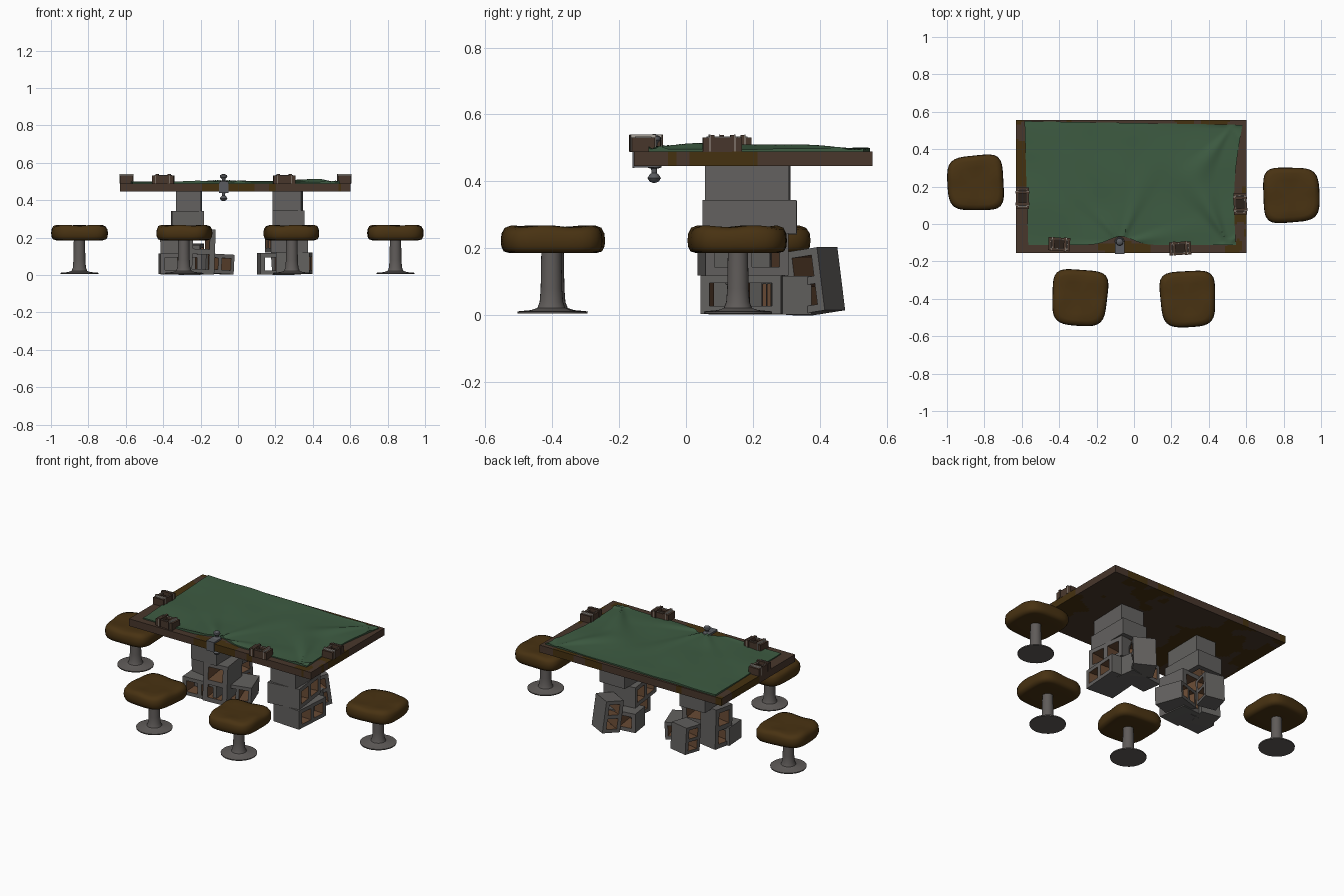
import bpy, bmesh, math
from mathutils import Matrix, Vector, noise

if "Cube" in bpy.data.objects:
    bpy.data.objects.remove(bpy.data.objects["Cube"])

def mat(name, r, g, b):
    m = bpy.data.materials.new(name)
    m.diffuse_color = (r, g, b, 1)
    m.use_nodes = True
    m.node_tree.nodes["Principled BSDF"].inputs["Base Color"].default_value = m.diffuse_color
    return m

SEAT = mat("seat brown", 0.065, 0.032, 0.006)
FELT = mat("felt green", 0.047, 0.105, 0.054)
WOOD = mat("board brown", 0.065, 0.038, 0.025)
STAIN = mat("stain ochre", 0.06, 0.031, 0.005)
BLOCK = mat("concrete grey", 0.125, 0.12, 0.115)
RUST = mat("rust", 0.14, 0.07, 0.035)
STEEL = mat("stool steel", 0.115, 0.105, 0.1)
KNOB = mat("knob metal", 0.1, 0.105, 0.115)
PALE = mat("pale trim", 0.4, 0.37, 0.33)
DARK = mat("tray dark", 0.025, 0.016, 0.011)

def finish(bm, name, mats, matrix=None, smooth=None):
    bmesh.ops.recalc_face_normals(bm, faces=bm.faces)
    me = bpy.data.meshes.new(name)
    bm.to_mesh(me)
    bm.free()
    for m in mats:
        me.materials.append(m)
    ob = bpy.data.objects.new(name, me)
    bpy.context.collection.objects.link(ob)
    if matrix:
        ob.matrix_world = matrix
    if smooth:
        bpy.ops.object.select_all(action='DESELECT')
        ob.select_set(True)
        bpy.context.view_layer.objects.active = ob
        bpy.ops.object.shade_smooth_by_angle(angle=math.radians(smooth))
    return ob

def place(x, y, z, rz=0, rx=0, ry=0):
    r = math.radians
    return (Matrix.Translation((x, y, z)) @ Matrix.Rotation(r(rz), 4, 'Z')
            @ Matrix.Rotation(r(ry), 4, 'Y') @ Matrix.Rotation(r(rx), 4, 'X'))

def add_box(bm, c, s, mi=0):
    r = bmesh.ops.create_cube(bm, size=1, matrix=Matrix.Translation(c) @ Matrix.Diagonal((*s, 1)))
    for f in {f for v in r['verts'] for f in v.link_faces}:
        f.material_index = mi

def rings(bm, loops):
    """skin a list of equal point loops, capping both ends"""
    vs = [[bm.verts.new(p) for p in lp] for lp in loops]
    n = len(vs[0])
    for a, b in zip(vs, vs[1:]):
        for i in range(n):
            bm.faces.new((a[i], a[(i + 1) % n], b[(i + 1) % n], b[i]))
    bm.faces.new(vs[0])
    bm.faces.new(vs[-1])

def lathe(name, prof, m, matrix, n=24):
    bm = bmesh.new()
    rings(bm, [[(r * math.cos(2 * math.pi * i / n), r * math.sin(2 * math.pi * i / n), z)
                for i in range(n)] for r, z in prof])
    return finish(bm, name, [m], matrix, 40)

# stools: rounded square cushion, post flaring into a disc foot
def stool(tag, x, y, rz):
    bm = bmesh.new()
    prof = [(0.3, .192), (0.82, .186), (0.94, .191), (0.99, .206), (1, .225), (0.985, .245),
            (0.93, .259), (0.8, .266), (0.55, .264), (0.2, .262)]
    loops = []
    for s, z in prof:
        lp = []
        for i in range(48):
            t = 2 * math.pi * i / 48
            c, d = math.cos(t), math.sin(t)
            r = (abs(c) ** 4.5 + abs(d) ** 4.5) ** (-1 / 4.5)
            px, py = r * c, r * d
            bump = 0.003 * math.sin(5 * t + x * 9) if 0.7 < s < 0.97 and z > .25 else 0
            lp.append((0.146 * s * px * (1 + 0.05 * py), 0.15 * s * py * (1 - 0.06 * px * px * (py < 0)), z + bump))
        loops.append(lp)
    rings(bm, loops)
    finish(bm, tag + "_seat", [SEAT], place(x, y, 0, rz), 50)
    lathe(tag + "_post", [(.101, .006), (.102, .012), (.06, .016), (.042, .022), (.035, .04),
                          (.032, .08), (.03, .19)], STEEL, place(x, y, 0))

stool("left_stool", -0.848, 0.22, -87)
stool("front_left_stool", -0.29, -0.395, -4)
stool("front_right_stool", 0.288, -0.402, 3)
stool("right_stool", 0.842, 0.155, 92)

# table board, subdivided so stains can be assigned by a noise rule
bm = bmesh.new()
NX, NY = 96, 56
X0, X1, Y0, Y1 = -0.63, 0.602, -0.155, 0.557
top = [[bm.verts.new((X0 + (X1 - X0) * i / NX, Y0 + (Y1 - Y0) * j / NY, .49)) for j in range(NY + 1)] for i in range(NX + 1)]
bot = [[bm.verts.new((v.co.x, v.co.y, .446)) for v in row] for row in top]
for g in (top, bot):
    for i in range(NX):
        for j in range(NY):
            bm.faces.new((g[i][j], g[i + 1][j], g[i + 1][j + 1], g[i][j + 1]))
for i in range(NX):
    for j in (0, NY):
        bm.faces.new((top[i][j], top[i + 1][j], bot[i + 1][j], bot[i][j]))
for j in range(NY):
    for i in (0, NX):
        bm.faces.new((top[i][j], top[i][j + 1], bot[i][j + 1], bot[i][j]))
for f in bm.faces:
    c = f.calc_center_median()
    v = noise.noise(Vector((c.x * 4 + 3, c.y * 4, c.z))) + 0.4 * noise.noise(c * 13)
    v += 0.35 * (c.x < -0.55 and c.y > 0.2) + 0.3 * (abs(c.x) < 0.2 and c.y < -0.1)
    v += 0.25 * (c.z < .447 and c.x < 0.1)
    f.material_index = 1 if v > 0.28 else 0
finish(bm, "table_board", [WOOD, STAIN])

# felt sheet: uneven outline, folds gathering at the front knob and right corners
bm = bmesh.new()
NX, NY = 90, 56
def felt(u, v):
    lo, hi = Vector((-0.565 + 1.11 * u, -0.112)), Vector((-0.585 + 1.165 * u, 0.55 - 0.02 * u))
    p = lo.lerp(hi, v)
    p.y += (1 - v) ** 3 * 0.045 * math.exp(-((p.x + 0.07) / 0.09) ** 2)
    p.x -= 0.025 * u ** 8 * math.sin(v * math.pi)
    z = 0.4945
    d = p - Vector((-0.07, -0.1))
    a = math.atan2(d.y, d.x)
    z += 0.012 * max(0, math.sin(a * 6 + 0.6)) ** 2 * math.exp(-d.length / 0.28)
    e = p - Vector((0.5, -0.1))
    b = math.atan2(e.y, e.x)
    z += 0.017 * max(0, math.sin(b * 4 - 0.4)) ** 3 * math.exp(-((e.length - 0.2) / 0.2) ** 2)
    g = p - Vector((0.52, 0.52))
    c = math.atan2(g.y, g.x)
    z += 0.011 * max(0, math.sin(c * 5)) ** 2 * math.exp(-((g.length - 0.18) / 0.15) ** 2)
    z += 0.005 * (noise.noise(Vector((p.x * 5, p.y * 5, 1))) + 0.6)
    return (p.x, p.y, z)
g = [[bm.verts.new(felt(i / NX, j / NY)) for j in range(NY + 1)] for i in range(NX + 1)]
for i in range(NX):
    for j in range(NY):
        bm.faces.new((g[i][j], g[i + 1][j], g[i + 1][j + 1], g[i][j + 1]))
edge = [e for e in bm.edges if e.is_boundary]
r = bmesh.ops.extrude_edge_only(bm, edges=edge)
for v in [v for v in r['geom'] if isinstance(v, bmesh.types.BMVert)]:
    v.co.z = 0.489
finish(bm, "felt_cover", [FELT], None, 40)

# hollow concrete blocks: two openings with rust coloured walls
def block(name, x, y, z, rz=0, rx=0, ry=0, s=(0.25, 0.13, 0.11)):
    bm = bmesh.new()
    xs = [-.5, -.39, -.06, .06, .39, .5]
    zs = [-.5, -.3, .3, .5]
    for i in range(5):
        for k in range(3):
            if not (i in (1, 3) and k == 1):
                add_box(bm, ((xs[i] + xs[i + 1]) / 2, 0, (zs[k] + zs[k + 1]) / 2),
                        (xs[i + 1] - xs[i], 1, zs[k + 1] - zs[k]))
    bmesh.ops.remove_doubles(bm, verts=bm.verts, dist=1e-4)
    seen, dead = {}, []
    for f in bm.faces:
        seen.setdefault(tuple(round(c, 3) for c in f.calc_center_median()), []).append(f)
    for fs in seen.values():
        if len(fs) > 1:
            dead += fs
    bmesh.ops.delete(bm, geom=dead, context='FACES')
    for f in bm.faces:
        c = f.calc_center_median()
        f.material_index = 1 if abs(c.y) < .1 and abs(c.x) < .45 and abs(c.z) < .45 else 0
    bmesh.ops.scale(bm, vec=s, verts=bm.verts)
    finish(bm, name, [BLOCK, RUST], place(x, y, z, rz, rx, ry))

# right stack
block("right_block_base", 0.30, 0.17, 0.062, 86, 0, 0, (0.24, 0.18, 0.115))
block("right_block_base_rear", 0.22, 0.30, 0.06, 8, 0, 0, (0.22, 0.12, 0.115))
block("right_block_lower", 0.26, 0.17, 0.182, 97, 0, 0, (0.25, 0.2, 0.125))
block("right_block_middle", 0.27, 0.19, 0.295, 90, 90, 0, (0.28, 0.10, 0.17))
block("right_block_top", 0.265, 0.185, 0.395, 88, 90, 0, (0.25, 0.105, 0.155))
block("right_block_leaning", 0.26, 0.385, 0.102, 62, 0, 82, (0.19, 0.13, 0.11))
# left stack
block("left_block_upright_a", -0.345, 0.20, 0.125, 80, 0, 88, (0.24, 0.12, 0.13))
block("left_block_upright_b", -0.21, 0.15, 0.125, 8, 0, 92, (0.24, 0.18, 0.15))
block("left_block_base", -0.31, 0.13, 0.06, 4, 0, 0, (0.22, 0.13, 0.11))
block("left_block_base_side", -0.125, 0.21, 0.06, 20, 0, 3, (0.16, 0.17, 0.105))
block("left_block_rear", -0.25, 0.36, 0.085, 78, 0, 86, (0.16, 0.12, 0.11))
block("left_block_middle", -0.27, 0.19, 0.292, 91, 90, 0, (0.28, 0.10, 0.17))
block("left_block_top", -0.263, 0.185, 0.395, 89, 90, 0, (0.25, 0.105, 0.135))

# small trays around the table edge, with pale trim
def tray(name, x, y, rz):
    bm = bmesh.new()
    add_box(bm, (0, 0, .008), (.112, .064, .016), 1)
    for s in (-1, 1):
        add_box(bm, (0, s * .029, .022), (.116, .012, .044))
        add_box(bm, (s * .051, 0, .022), (.014, .07, .044))
        add_box(bm, (0, s * .0235, .0445), (.09, .003, .003), 2)
        add_box(bm, (s * .0445, 0, .0445), (.003, .05, .003), 2)
        add_box(bm, (s * .03, 0, .026), (.012, .076, .05))
        add_box(bm, (s * .0375, 0, .0265), (.003, .074, .051), 2)
    add_box(bm, (0, 0, .02), (.05, .045, .018), 1)
    finish(bm, name, [WOOD, DARK, PALE], place(x, y, .488, rz))

tray("front_left_tray", -0.40, -0.108, -3)
tray("front_right_tray", 0.247, -0.13, 3)
tray("left_tray", -0.596, 0.138, 90)
tray("right_tray", 0.568, 0.108, 92)

# clamp pin through the front edge, a knob at each end
lathe("clamp_pin", [(.004, .396), (.014, .4), (.02, .41), (.014, .42), (.008, .425), (.009, .438), (.022, .442),
                    (.022, .446), (.008, .448), (.008, .49), (.026, .492), (.024, .5), (.009, .506),
                    (.01, .514), (.02, .524), (.018, .534), (.005, .541)], KNOB, place(-0.077, -0.095, 0), 16)
bm = bmesh.new()
add_box(bm, (-.077, -.125, .495), (.05, .06, .01))
add_box(bm, (-.077, -.157, .47), (.05, .006, .06))
add_box(bm, (-.077, -.125, .444), (.05, .06, .006))
finish(bm, "clamp_bracket", [KNOB])
